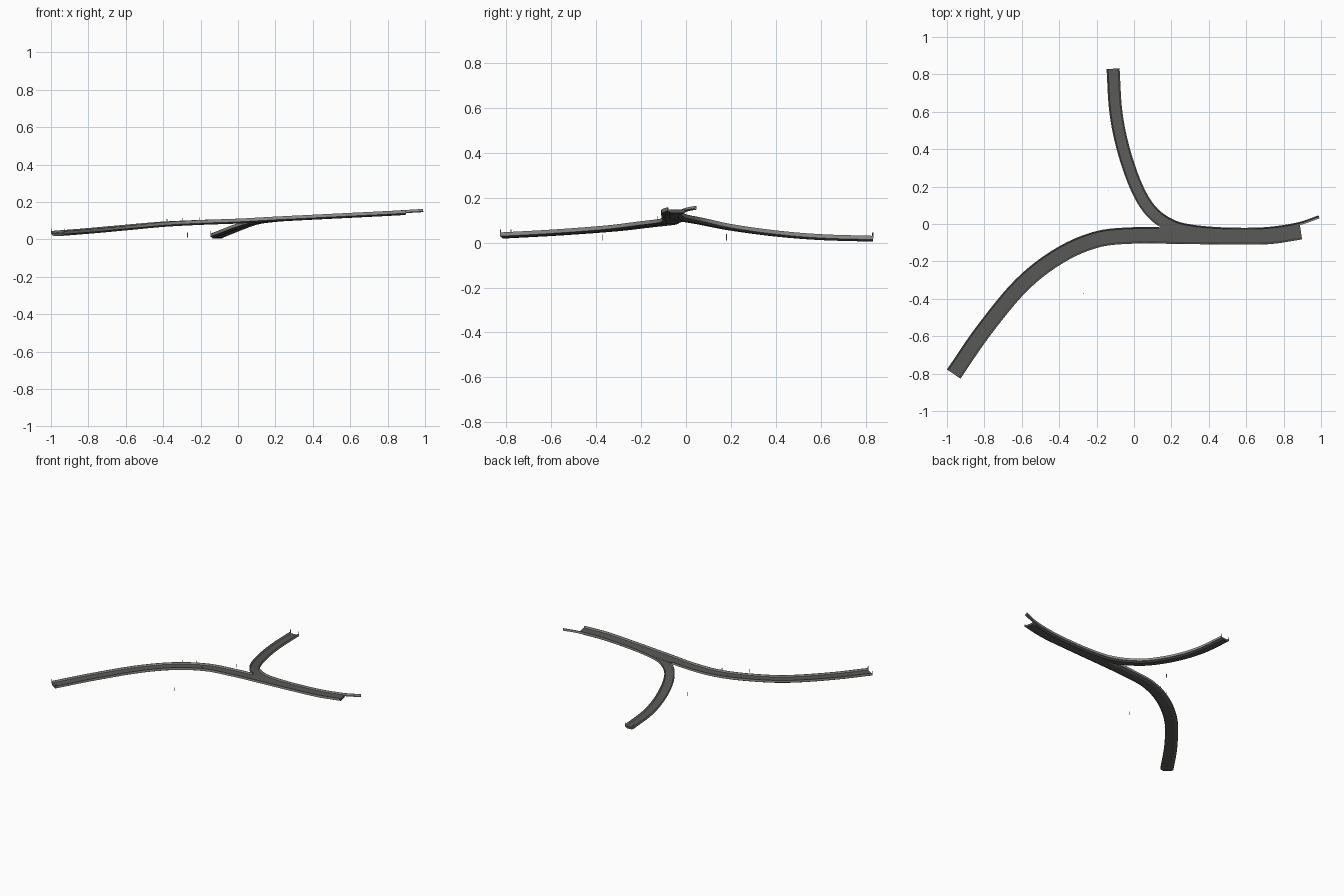
import bpy, bmesh
from mathutils import Vector

if "Cube" in bpy.data.objects:
    bpy.data.objects.remove(bpy.data.objects["Cube"])


def material(name, v):
    m = bpy.data.materials.new(name)
    m.diffuse_color = (v, v, v * 0.97, 1)
    m.use_nodes = True
    m.node_tree.nodes["Principled BSDF"].inputs["Base Color"].default_value = m.diffuse_color
    return m


ASPHALT = material("asphalt", 0.1)
CONCRETE = material("concrete", 0.3)


def smooth_path(pts, n=10):
    """Catmull-Rom samples through the stations."""
    p = [Vector(q) for q in pts]
    p = [2 * p[0] - p[1]] + p + [2 * p[-1] - p[-2]]
    out = []
    for i in range(1, len(p) - 2):
        a, b, c, d = p[i - 1:i + 3]
        for k in range(n):
            t = k / n
            out.append(0.5 * (2 * b + (c - a) * t + (2 * a - 5 * b + 4 * c - d) * t * t
                              + (3 * b - a - 3 * c + d) * t ** 3))
    return out + [p[-2]]


def side(path, i):
    """Horizontal left-hand normal of the path."""
    t = path[min(i + 1, len(path) - 1)] - path[max(i - 1, 0)]
    return Vector((-t.y, t.x, 0)).normalized()


def finish(bm, name, mat):
    bmesh.ops.recalc_face_normals(bm, faces=bm.faces[:])
    me = bpy.data.meshes.new(name)
    bm.to_mesh(me)
    bm.free()
    me.materials.append(mat)
    ob = bpy.data.objects.new(name, me)
    bpy.context.collection.objects.link(ob)
    bpy.ops.object.select_all(action='DESELECT')
    ob.select_set(True)
    bpy.context.view_layer.objects.active = ob
    bpy.ops.object.shade_smooth_by_angle()
    return ob


def sweep(name, path, profile, mat):
    """Closed (sideways, up) profile carried along the path, capped."""
    bm = bmesh.new()
    rings = []
    for i, c in enumerate(path):
        n = side(path, i)
        rings.append([bm.verts.new(c + n * s + Vector((0, 0, z))) for s, z in profile])
    k = len(profile)
    for a, b in zip(rings, rings[1:]):
        for j in range(k):
            bm.faces.new((a[j], a[(j + 1) % k], b[(j + 1) % k], b[j]))
    bm.faces.new(rings[0])
    bm.faces.new(rings[-1])
    return finish(bm, name, mat)


def slab(w):
    # deck with thin edges and a tapered belly
    return [(-w, 0), (w, 0), (w, -0.005), (w * 0.62, -0.015), (-w * 0.62, -0.015), (-w, -0.005)]


def wall(w, s):
    # sloped barrier on side s (+1 left, -1 right)
    return [(s * x, z) for x, z in ((w + .001, -.006), (w + .001, .011), (w - .003, .011),
                                    (w - .005, .003), (w - .008, -.001), (w - .008, -.006))]


# main road
MW = 0.043
main = smooth_path([(-.964, -.802, .034), (-.8, -.565, .047), (-.6, -.325, .065), (-.4, -.17, .083),
                    (-.2, -.083, .093), (0, -.061, .1), (.2, -.062, .111), (.5, -.066, .126),
                    (.72, -.064, .137), (.892, -.039, .146)])
sweep("main_road_deck", main, slab(MW), ASPHALT)
sweep("main_front_barrier", main, wall(MW, -1), CONCRETE)
sweep("main_back_barrier", [p for p in main if p.x < 0.15], wall(MW, 1), CONCRETE)

# ramp that climbs and merges into the main road
RW = 0.034
ramp = smooth_path([(-.112, .83, .019), (-.097, .6, .026), (-.057, .4, .042), (.012, .2, .069),
                    (.09, .07, .095), (.19, -.005, .1085), (.3, -.037, .1155), (.48, -.053, .1245),
                    (.7, -.052, .1355), (.88, -.026, .145), (.998, .013, .152)])
sweep("ramp_deck", [p for p in ramp if p.x < 0.87], slab(RW), ASPHALT)
sweep("ramp_outer_barrier", ramp, wall(RW, 1), CONCRETE)
sweep("ramp_inner_barrier", [p for p in ramp if p.x < 0.15], wall(RW, -1), CONCRETE)

# overhanging kerb strip beyond the end of the deck
sweep("end_kerb", [p for p in ramp if p.x > 0.8],
      [(RW - .016, -.004), (RW - .016, 0), (RW, 0), (RW, -.004)], CONCRETE)


def post(name, base, h, r=0.0015):
    bm = bmesh.new()
    bmesh.ops.create_cube(bm, size=1)
    for v in bm.verts:
        v.co = Vector(base) + Vector((v.co.x * 2 * r, v.co.y * 2 * r, (v.co.z + .5) * h))
    finish(bm, name, CONCRETE)


# slim marker posts on the barriers and beside the roads
for k, (path, i, off) in enumerate([(main, 0, MW), (main, 0, -MW), (ramp, 0, RW), (ramp, 0, -RW),
                                    (main, 32, MW), (main, 36, MW), (main, 39, -MW)]):
    post(f"edge_post_{k + 1}", path[i] + side(path, i) * (off * 0.96), 0.025)
post("ramp_side_post", (-.137, .18, .01), 0.028)
post("main_side_post", (-.27, -.37, .01), 0.026)
